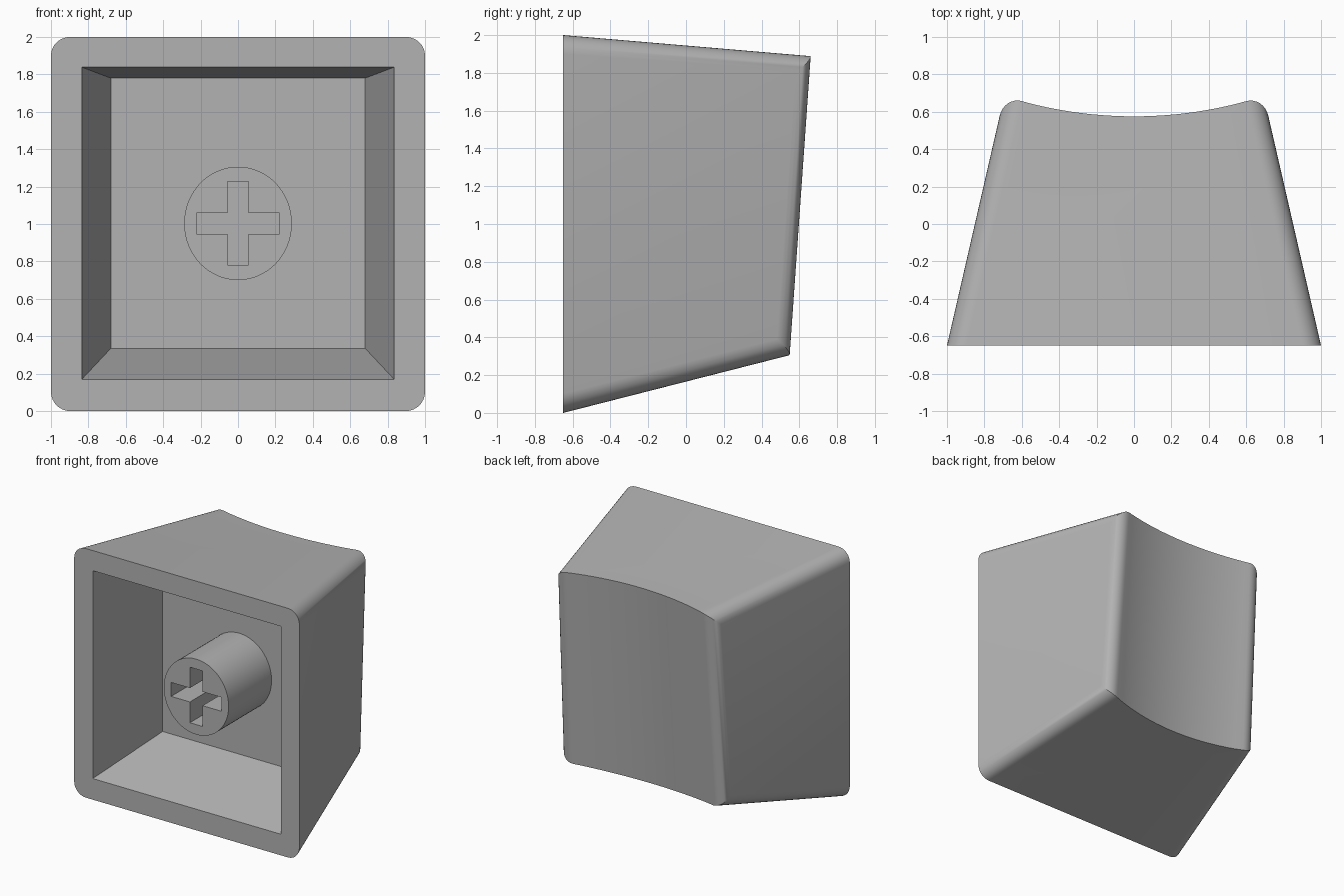
import bpy, bmesh, math

cube = bpy.data.objects.get("Cube")
if cube:
    bpy.data.objects.remove(cube, do_unlink=True)

FRONT = -0.65
CENTRE_Z = 1.003
FLOOR = 0.015

grey = bpy.data.materials.new("plain grey")
grey.use_nodes = True
tone = (0.45, 0.45, 0.45, 1)
grey.diffuse_color = tone
grey.node_tree.nodes["Principled BSDF"].inputs["Base Color"].default_value = tone


def make_object(name, bm):
    bmesh.ops.recalc_face_normals(bm, faces=bm.faces[:])
    mesh = bpy.data.meshes.new(name)
    bm.to_mesh(mesh)
    bm.free()
    obj = bpy.data.objects.new(name, mesh)
    bpy.context.collection.objects.link(obj)
    mesh.materials.append(grey)
    return obj


def loft(name, start, end):
    """Closed solid between two matching loops of points."""
    bm = bmesh.new()
    a = [bm.verts.new(p) for p in start]
    b = [bm.verts.new(p) for p in end]
    bm.faces.new(a)
    bm.faces.new(b)
    for i in range(len(a)):
        j = (i + 1) % len(a)
        bm.faces.new((a[i], a[j], b[j], b[i]))
    return make_object(name, bm)


def rectangle(half, low, high, y):
    return [(-half, y, low), (half, y, low), (half, y, high), (-half, y, high)]


def cut(target, cutter):
    cutter.hide_render = True
    mod = target.modifiers.new("cut", 'BOOLEAN')
    mod.operation = 'DIFFERENCE'
    mod.solver = 'EXACT'
    mod.object = cutter
    bpy.context.view_layer.objects.active = target
    bpy.ops.object.modifier_apply(modifier=mod.name)
    bpy.data.objects.remove(cutter, do_unlink=True)


def shade(obj):
    bpy.ops.object.select_all(action='DESELECT')
    obj.select_set(True)
    bpy.context.view_layer.objects.active = obj
    bpy.ops.object.shade_smooth_by_angle(angle=math.radians(30))


# Tapered shell with a hollow, leaning back surface
def wall_point(x, side, base, slope):
    """Back edge point on the top or bottom wall; side marks a corner."""
    y = 0.6
    radius = 2.25
    for _ in range(20):
        if side:
            x = side * (1 - 0.2295 * (y - FRONT))
        z = base + slope * (y - FRONT)
        dish = 0.575 + radius - math.sqrt(radius ** 2 - x * x)
        y = dish + 0.0755 * (z - 1.89)
    return (x, y, z)


def wall_loop(base, slope):
    steps = 20
    loop = [(-1, FRONT, base), (1, FRONT, base), wall_point(0, 1, base, slope)]
    loop += [wall_point(0.56 - 1.12 * i / steps, 0, base, slope) for i in range(steps + 1)]
    return loop + [wall_point(0, -1, base, slope)]


shell = loft("keycap_shell", wall_loop(0, 0.255), wall_loop(2, -0.085))

# Round the long edges and the two upright back edges
bm = bmesh.new()
bm.from_mesh(shell.data)
rounded = []
for e in bm.edges:
    p, q = (v.co for v in e.verts)
    on_side = all(abs(c.x) > 0.65 for c in (p, q)) and p.x * q.x > 0
    if on_side and max(p.y, q.y) > 0:
        rounded.append(e)
bmesh.ops.bevel(bm, geom=rounded, offset=0.1, offset_type='OFFSET', segments=8,
                profile=0.5, affect='EDGES', clamp_overlap=False)
bm.to_mesh(shell.data)
bm.free()

# Open cavity
cavity = loft("cavity_cutter", rectangle(0.842, 0.162, 1.841, FRONT - 0.03),
              rectangle(0.68, 0.335, 1.78, FLOOR))
cut(shell, cavity)
shade(shell)


# Slightly oval stem with a cross socket
def oval(y):
    turns = [math.tau * i / 64 for i in range(64)]
    return [(0.288 * math.cos(t), y, CENTRE_Z + 0.303 * math.sin(t)) for t in turns]


def cross(y):
    arm, width = 0.223, 0.056
    quarter = [(arm, -width), (arm, width), (width, width)]
    loop = []
    for _ in range(4):
        loop += [(x, y, CENTRE_Z + z) for x, z in quarter]
        quarter = [(-z, x) for x, z in quarter]
    return loop


stem = loft("stem", oval(-0.53), oval(FLOOR + 0.01))
cut(stem, loft("cross_cutter", cross(-0.6), cross(FLOOR - 0.01)))
shade(stem)
